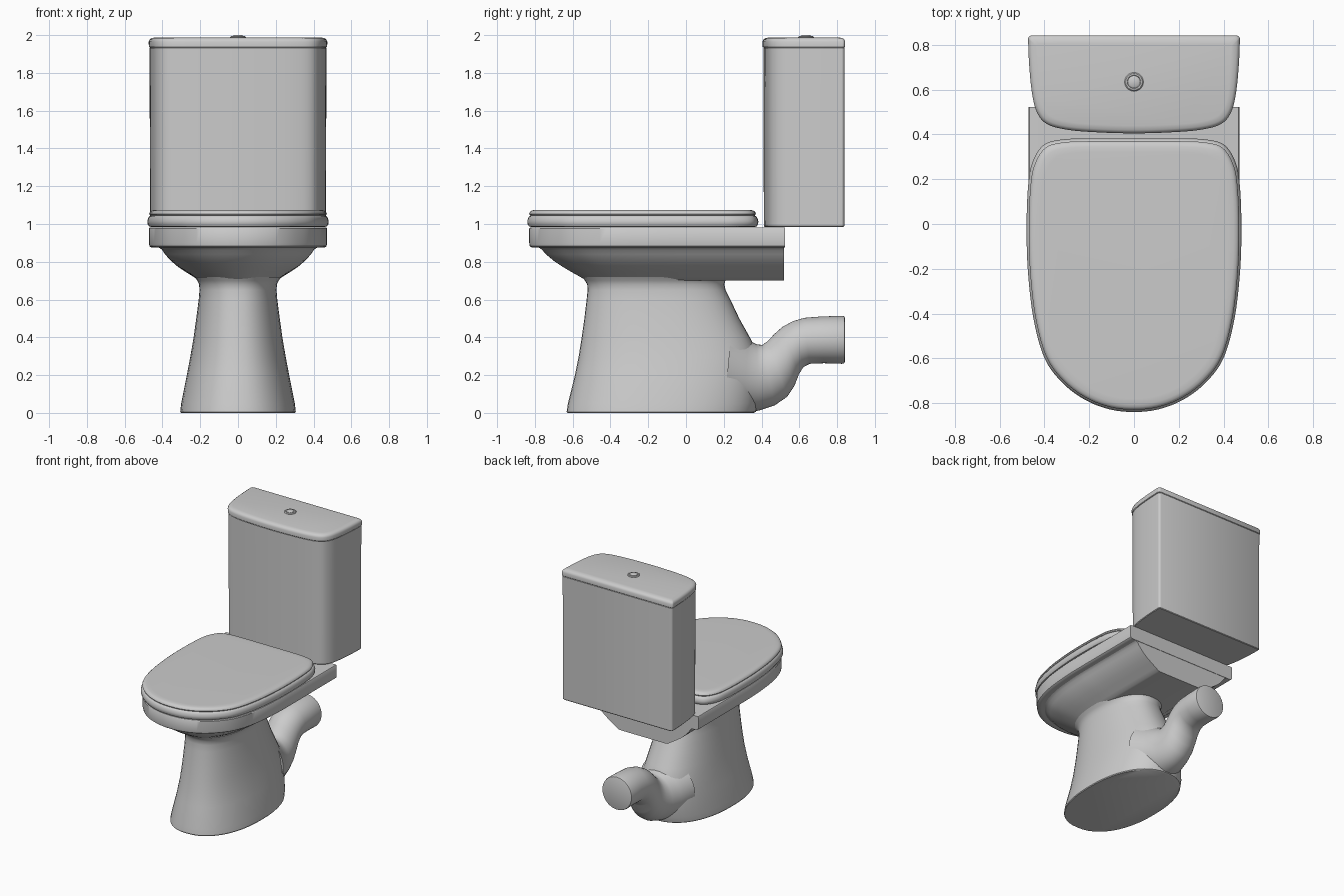
import bpy, math
from mathutils import Vector

if "Cube" in bpy.data.objects:
    bpy.data.objects.remove(bpy.data.objects["Cube"])


def outline(half, steps=5):
    """Smooth symmetric plan outline from right-half points (front centre to back)."""
    pts = [Vector((-x, y)) for x, y in reversed(half[1:])] + [Vector(p) for p in half]
    out = []
    for i in range(len(pts) - 1):
        a, b = pts[i], pts[i + 1]
        p = pts[i - 1] if i else a
        q = pts[min(i + 2, len(pts) - 1)]
        for k in range(steps):
            t = k / steps
            out.append(0.5 * (2 * a + (b - p) * t + (2 * p - 5 * a + 4 * b - q) * t * t
                              + (3 * a - p - 3 * b + q) * t ** 3))
    return out + [pts[-1]]


def loft(name, rings, angle=35):
    n = len(rings[0])
    verts = [v for r in rings for v in r]
    faces = [(i * n + j, i * n + (j + 1) % n, (i + 1) * n + (j + 1) % n, (i + 1) * n + j)
             for i in range(len(rings) - 1) for j in range(n)]
    faces += [tuple(reversed(range(n))), tuple(range(len(verts) - n, len(verts)))]
    me = bpy.data.meshes.new(name)
    me.from_pydata(verts, [], faces)
    ob = bpy.data.objects.new(name, me)
    bpy.context.collection.objects.link(ob)
    bpy.ops.object.select_all(action='DESELECT')
    ob.select_set(True)
    bpy.context.view_layer.objects.active = ob
    bpy.ops.object.mode_set(mode='EDIT')
    bpy.ops.mesh.select_all(action='SELECT')
    bpy.ops.mesh.normals_make_consistent(inside=False)
    bpy.ops.object.mode_set(mode='OBJECT')
    bpy.ops.object.shade_smooth_by_angle(angle=math.radians(angle))
    return ob


def fit(shape, hx, y0, y1, z):
    """Scale an outline to half width hx and depth y0..y1 at height z."""
    mx = max(p.x for p in shape)
    lo, hi = min(p.y for p in shape), max(p.y for p in shape)
    return [(p.x * hx / mx, y0 + (p.y - lo) / (hi - lo) * (y1 - y0), z) for p in shape]


def slab(name, shape, hx, y0, y1, levels, back=1):
    """Stack of (z, inset) copies of an outline; back=0 keeps the rear plane flat."""
    return loft(name, [fit(shape, hx - d, y0 + d, y1 - d * back, z) for z, d in levels])


# Plan outlines
seat_plan = outline([(0, -.84), (.11, -.828), (.22, -.785), (.32, -.71), (.40, -.60), (.45, -.42),
                     (.475, -.2), (.48, 0), (.473, .17), (.455, .27), (.405, .35), (.32, .375), (.2, .38)])
bowl_plan = outline([(0, -.83), (.11, -.818), (.22, -.775), (.315, -.70), (.395, -.59), (.445, -.42),
                     (.468, -.2), (.472, 0), (.472, .25), (.472, .52)])
tank_plan = outline([(0, .41), (.15, .414), (.29, .425), (.385, .45), (.43, .50), (.452, .58),
                     (.465, .70), (.47, .81), (.468, .832), (.455, .84)])
round_plan = [Vector((math.cos(a), math.sin(a))) for a in [i * math.tau / 48 for i in range(48)]]
oval_plan = [Vector((math.copysign(abs(p.x) ** .88, p.x), math.copysign(abs(p.y) ** .88, p.y)))
             for p in round_plan]

# Cistern with lid and flush button
slab("cistern", tank_plan, .468, .41, .84, [(.985, .006), (.99, .002), (1.932, 0), (1.936, .006)])
slab("cistern_lid", tank_plan, .473, .405, .843,
     [(1.934, .005), (1.938, .001), (1.965, 0), (1.977, .005), (1.984, .015), (1.988, .035)])
slab("flush_button_ring", round_plan, .042, .593, .677,
     [(1.982, 0), (1.99, 0), (1.995, .005), (1.995, .012), (1.991, .014)])
slab("flush_button", round_plan, .027, .608, .662, [(1.985, 0), (1.996, 0), (2.0, .006)])

# Seat and cover
slab("seat", seat_plan, .48, -.84, .383,
     [(.984, .02), (.988, .008), (1.0, .001), (1.015, 0), (1.03, .004), (1.04, .01), (1.046, .022)])
slab("seat_cover", seat_plan, .47, -.83, .37,
     [(1.044, .012), (1.047, .003), (1.054, 0), (1.064, .004), (1.07, .012), (1.074, .025), (1.075, .05)])

# Bowl rim with rear shelf
slab("bowl_rim", bowl_plan, .472, -.83, .523,
     [(.875, .03), (.877, .01), (.883, .003), (.9, 0), (.975, 0), (.981, .004), (.982, .012)], back=0)

# Bowl underside: (z, half width, front y)
under = [(.70, .19, -.50), (.703, .21, -.53), (.72, .235, -.56), (.745, .275, -.605), (.775, .32, -.655),
         (.805, .355, -.70), (.84, .387, -.742), (.863, .402, -.762), (.873, .415, -.775), (.88, .43, -.79)]
loft("bowl", [fit(bowl_plan, hx, y0, .52, z) for z, hx, y0 in under])

# Pedestal: (z, half width, front y, back y)
foot = [(0, .302, -.628, .36), (.006, .306, -.632, .37), (.05, .301, -.625, .385), (.2, .271, -.588, .40),
        (.3, .252, -.568, .388), (.4, .235, -.552, .338), (.5, .221, -.538, .282), (.6, .208, -.526, .235),
        (.65, .204, -.521, .21), (.68, .206, -.523, .203), (.70, .215, -.535, .208), (.72, .23, -.55, .225)]
loft("pedestal", [fit(oval_plan, hx, y0, y1, z) for z, hx, y0, y1 in foot])

# Waste pipe: sections given by lower point, upper point (y, z) and half width
secs = [(.20, .01, .24, .44, .23), (.30, .004, .33, .385, .185), (.385, .012, .375, .362, .155),
        (.47, .04, .405, .36, .14), (.535, .085, .435, .382, .132), (.575, .145, .467, .417, .128),
        (.598, .205, .51, .455, .127), (.622, .243, .565, .485, .127), (.655, .26, .625, .503, .127),
        (.73, .263, .71, .51, .126), (.825, .26, .825, .514, .127), (.838, .263, .838, .511, .124),
        (.841, .27, .841, .504, .117)]


def pipe_ring(y0, z0, y1, z1, w):
    return [(w * p.x, (y0 + y1) / 2 + (y1 - y0) / 2 * p.y, (z0 + z1) / 2 + (z1 - z0) / 2 * p.y)
            for p in round_plan]


pipe = loft("waste_pipe", [pipe_ring(*s) for s in secs], 50)
